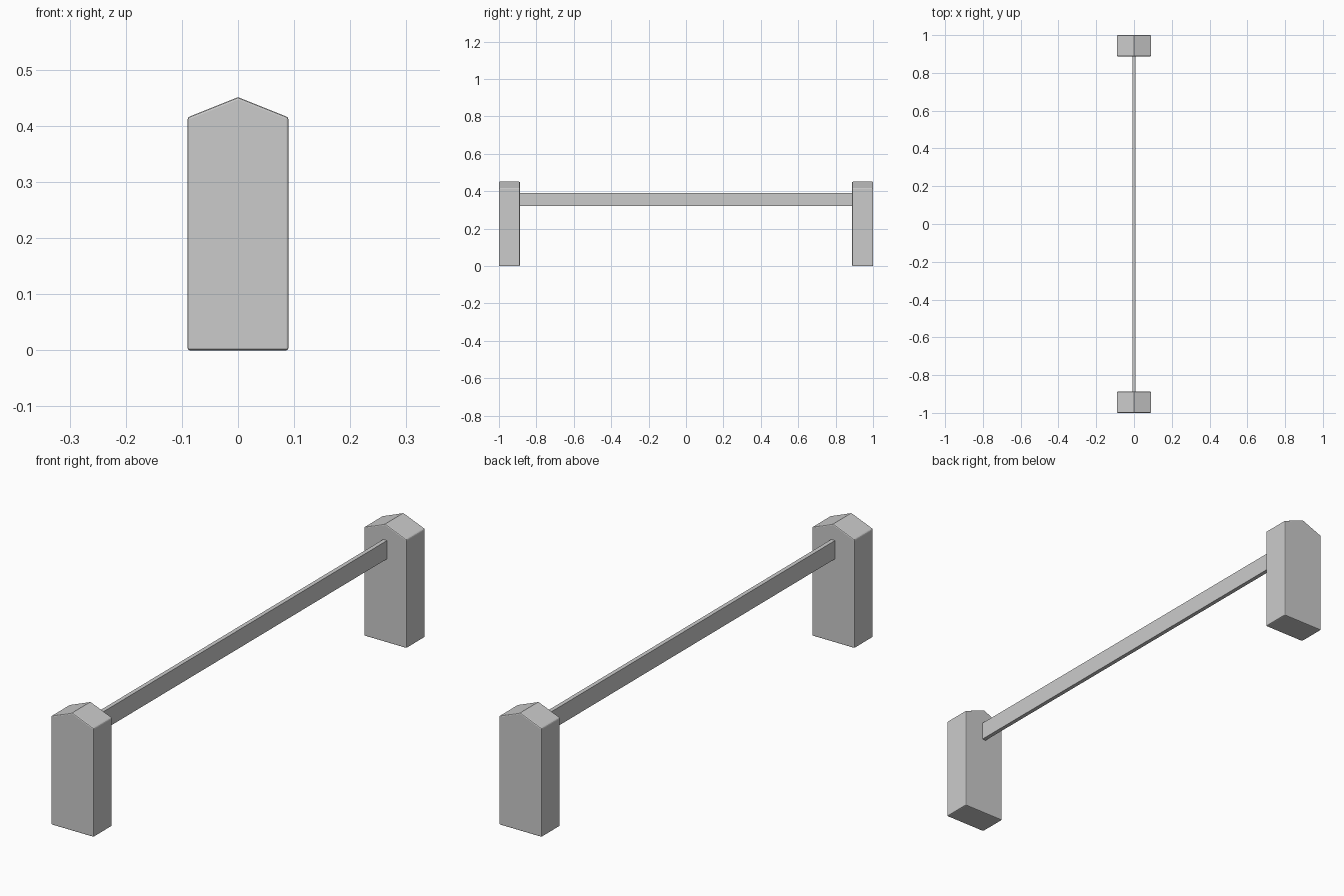
import bpy, bmesh, math

if "Cube" in bpy.data.objects:
    bpy.data.objects.remove(bpy.data.objects["Cube"])

HALF_W, DEPTH, SHOULDER, TOP = 0.09, 0.112, 0.415, 0.451


def finish(name, bm, bevel):
    bmesh.ops.recalc_face_normals(bm, faces=bm.faces)
    mesh = bpy.data.meshes.new(name)
    bm.to_mesh(mesh)
    bm.free()
    ob = bpy.data.objects.new(name, mesh)
    bpy.context.collection.objects.link(ob)
    if bevel:
        mod = ob.modifiers.new("edge_softening", 'BEVEL')
        mod.width = bevel
        mod.segments = 2
        mod.limit_method = 'ANGLE'
        mod.angle_limit = math.radians(50)
    return ob


# Gabled end post: front profile extruded in depth
def post(name, y0):
    bm = bmesh.new()
    profile = [(-HALF_W, 0), (HALF_W, 0), (HALF_W, SHOULDER), (0, TOP), (-HALF_W, SHOULDER)]
    face = bm.faces.new([bm.verts.new((x, y0, z)) for x, z in profile])
    ext = bmesh.ops.extrude_face_region(bm, geom=[face])
    verts = [g for g in ext["geom"] if isinstance(g, bmesh.types.BMVert)]
    bmesh.ops.translate(bm, verts=verts, vec=(0, DEPTH, 0))
    return finish(name, bm, 0.004)


post("front_post", -1)
post("back_post", 1 - DEPTH)

# Thin rail joining the two posts
bm = bmesh.new()
bmesh.ops.create_cube(bm, size=1)
bmesh.ops.scale(bm, vec=(0.016, 2 - 2 * DEPTH + 0.01, 0.07), verts=bm.verts)
bmesh.ops.translate(bm, vec=(0, 0, 0.355), verts=bm.verts)
finish("rail", bm, 0)
